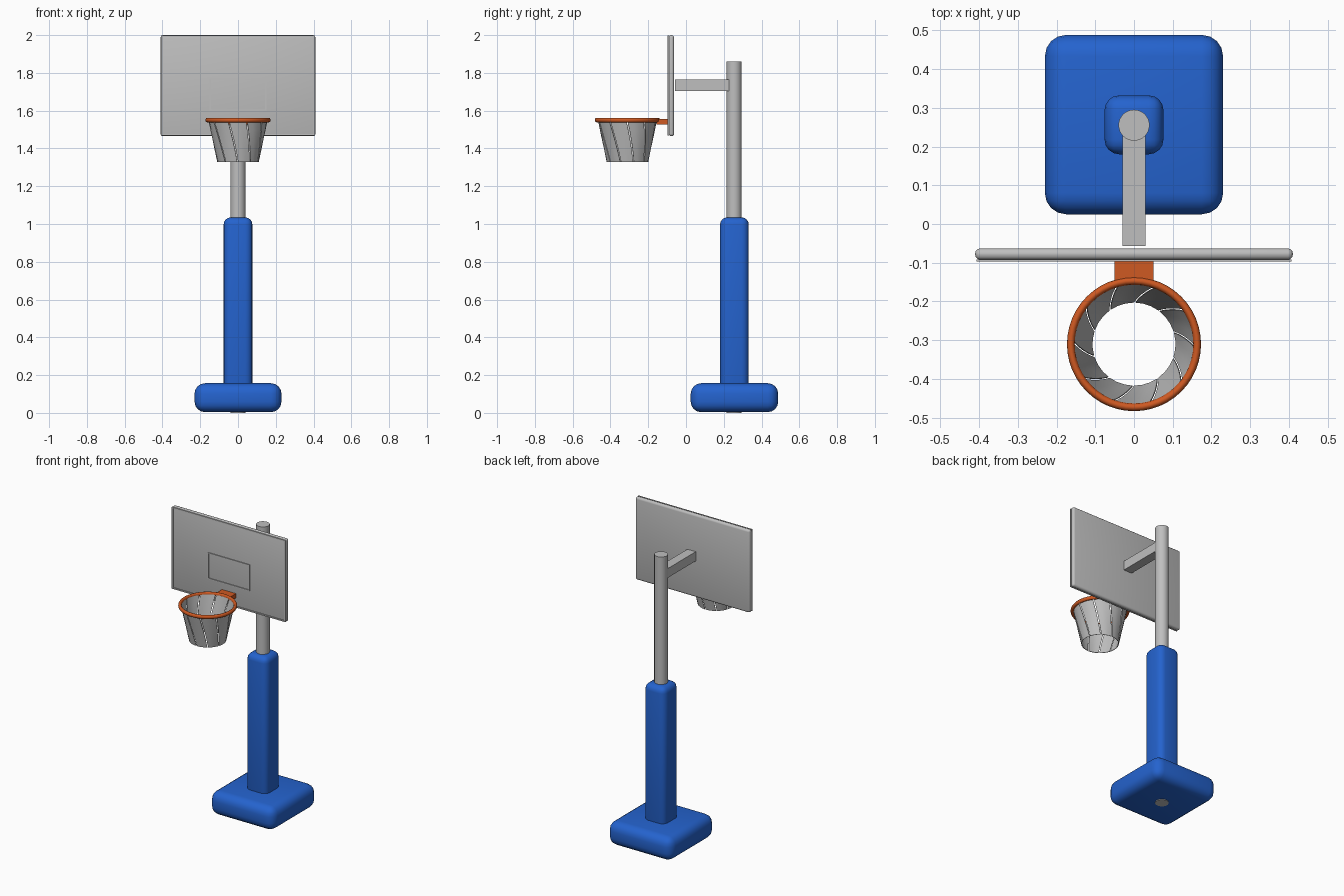
import bpy
from math import cos, sin, pi, radians

cube = bpy.data.objects.get("Cube")
if cube:
    bpy.data.objects.remove(cube, do_unlink=True)


def material(name, rgb):
    m = bpy.data.materials.new(name)
    m.use_nodes = True
    m.diffuse_color = (*rgb, 1)
    m.node_tree.nodes["Principled BSDF"].inputs["Base Color"].default_value = (*rgb, 1)
    return m


BLUE = material("padding blue", (0.018, 0.125, 0.62))
GREY = material("light grey", (0.52, 0.52, 0.52))
ORANGE = material("rim orange", (0.62, 0.1, 0.016))


def finish(obj, name, mat, smooth=True):
    obj.name = name
    obj.data.materials.append(mat)
    if smooth:
        bpy.ops.object.shade_smooth_by_angle(angle=radians(40))
    return obj


def box(name, mat, lo, hi, bevel=0, segments=3):
    """Box between two corners, with optional rounded edges."""
    bpy.ops.mesh.primitive_cube_add(size=1, location=[(a + b) / 2 for a, b in zip(lo, hi)])
    obj = bpy.context.object
    obj.scale = [b - a for a, b in zip(lo, hi)]
    bpy.ops.object.transform_apply(location=False, rotation=False, scale=True)
    if bevel:
        mod = obj.modifiers.new("round", "BEVEL")
        mod.width, mod.segments = bevel, segments
        bpy.ops.object.modifier_apply(modifier=mod.name)
    return finish(obj, name, mat, bool(bevel))


# Stand: padded base, padded column, pole and arm
POST_Y = 0.255
box("base", BLUE, (-0.23, 0.025, 0.004), (0.23, 0.488, 0.157), 0.055, 4)
box("column_padding", BLUE, (-0.076, 0.18, 0.1), (0.076, 0.332, 1.035), 0.038, 4)
bpy.ops.mesh.primitive_cylinder_add(vertices=32, radius=0.04, depth=1.86,
                                    location=(0, POST_Y, 0.93))
finish(bpy.context.object, "pole", GREY)
box("arm", GREY, (-0.03, -0.057, 1.705), (0.03, 0.23, 1.765))

# Backboard with thin raised outlines on its front
box("backboard", GREY, (-0.41, -0.092, 1.465), (0.41, -0.063, 2.0), 0.013)


def outline(name, half, z0, z1, w):
    """Thin rectangular frame on the front of the board."""
    y0, y1 = -0.097, -0.091
    box(name + "_top", GREY, (-half, y0, z1 - w), (half, y1, z1))
    box(name + "_bottom", GREY, (-half, y0, z0), (half, y1, z0 + w))
    for side, s in (("left", 1), ("right", -1)):
        xs = sorted((s * half, s * (half - w)))
        box(f"{name}_{side}", GREY, (xs[0], y0, z0 + w), (xs[1], y1, z1 - w))


outline("board_border", 0.407, 1.468, 1.997, 0.008)
outline("target_square", 0.15, 1.6, 1.77, 0.006)

# Rim and its bracket
HOOP_Y = -0.31
bpy.ops.mesh.primitive_torus_add(major_radius=0.163, minor_radius=0.01, major_segments=48,
                                 minor_segments=12, location=(0, HOOP_Y, 1.55))
rim = bpy.context.object
rim.scale.z = 1.2
finish(rim, "rim", ORANGE)
box("rim_bracket", ORANGE, (-0.05, -0.155, 1.528), (0.05, -0.09, 1.556))

# Net: ten slanted strips narrowing downwards, with narrow slits between
STRIPS, ROWS, COLS, TWIST = 10, 4, 3, 0.32
step = 2 * pi / STRIPS
verts, faces = [], []
for s in range(STRIPS):
    first = len(verts)
    for r in range(ROWS + 1):
        t = r / ROWS
        radius = 0.157 - 0.047 * t
        for c in range(COLS + 1):
            a = s * step + TWIST * t + step * 0.93 * c / COLS
            verts.append((radius * cos(a), HOOP_Y + radius * sin(a), 1.55 - 0.222 * t))
    for r in range(ROWS):
        for c in range(COLS):
            i = first + r * (COLS + 1) + c
            faces.append((i, i + COLS + 1, i + COLS + 2, i + 1))
mesh = bpy.data.meshes.new("net")
mesh.from_pydata(verts, [], faces)
net = bpy.data.objects.new("net", mesh)
bpy.context.collection.objects.link(net)
bpy.ops.object.select_all(action="DESELECT")
net.select_set(True)
bpy.context.view_layer.objects.active = net
thick = net.modifiers.new("thickness", "SOLIDIFY")
thick.thickness = 0.003
bpy.ops.object.modifier_apply(modifier=thick.name)
finish(net, "net", GREY)
